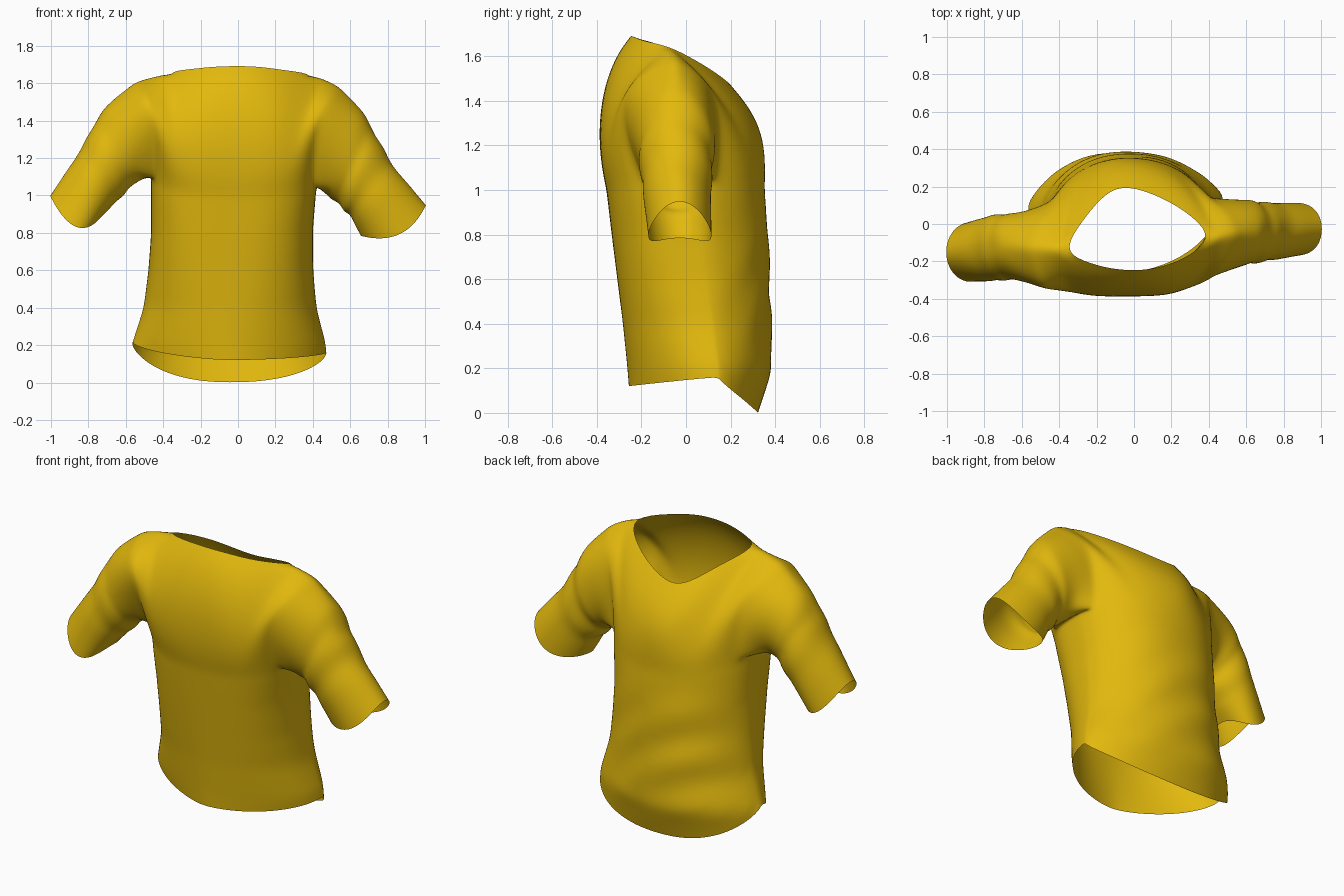
import bpy, bmesh
from math import sin, cos, pi, radians, exp
from mathutils import Vector as V

if "Cube" in bpy.data.objects:
    bpy.data.objects.remove(bpy.data.objects["Cube"])

# Torso sections: z, left x, right x, front y, back y, side seam y
SECT = [(0.00, -.57, .48, -.25, .325, .15), (0.20, -.57, .472, -.265, .39, .14),
        (0.40, -.505, .42, -.285, .387, .11), (0.60, -.48, .403, -.31, .38, .08),
        (0.80, -.465, .40, -.335, .372, .05), (1.10, -.465, .425, -.37, .345, .0)]

# Shoulder seams and neckline, left to right
SH_L = [(-.56, -.13, 1.61), (-.50, -.13, 1.632), (-.43, -.135, 1.65), (-.385, -.14, 1.662)]
SH_R = [(.425, -.08, 1.648), (.46, -.07, 1.633), (.505, -.06, 1.612), (.55, -.05, 1.585)]
NECK_F = [(-.27, -.20, 1.673), (-.13, -.24, 1.69), (0, -.25, 1.692), (.11, -.24, 1.69), (.26, -.195, 1.668)]
NECK_B = [(.32, .04, 1.585), (.15, .145, 1.52), (-.04, .21, 1.465), (-.15, .17, 1.50), (-.26, .04, 1.59)]

# Sleeve rings after the armhole: ridge (x, z), underside (x, z), y min, y max
SLEEVE_R = [((.68, 1.43), (.50, .98), -.22, .13), ((.81, 1.19), (.59, .90), -.20, .115),
            ((1.005, .95), (.655, .785), -.17, .115)]
SLEEVE_L = [((-.72, 1.46), (-.54, 1.07), -.30, .06), ((-.84, 1.25), (-.64, .975), -.305, .05),
            ((-1.005, 1.0), (-.745, .87), -.31, .01)]
PANEL, SIDE, ROWS, UP, RINGS = 12, 6, 16, 10, 12


def section(z):
    for a, b in zip(SECT, SECT[1:]):
        if z <= b[0]:
            break
    t = min(max((z - a[0]) / (b[0] - a[0]), 0), 1)
    return [p + (q - p) * t for p, q in zip(a, b)][1:]


def torso_point(phi, z):
    xl, xr, yf, yb, ym = section(z)
    c, s = cos(phi), sin(phi)
    low = max(0, 1 - z)
    if c < 0:
        ym -= .08 * low
    if s < 0:  # front: boxy chest, pinched hem corners
        ex = ey = .68 + .2 * low + (.6 if c < 0 else .3) * low**2
    else:
        ex, ey = .9, 1.05 + (.5 if c > 0 else .3) * low
    cx = (xl + xr) / 2
    x = cx + (xr - xl) / 2 * (abs(c) ** ex) * (1 if c > 0 else -1)
    y = ym + ((yf - ym) if s < 0 else (yb - ym)) * abs(s) ** ey
    if s > 0:  # draped diagonal folds
        fade = s * exp(-((z - .5) / .32) ** 2) * (.65 - .7 * x)
        y += .015 * fade * sin(21 * (z + .7 * x + .8 * x * x)) - .004 * fade
    return V((x, y, z))


def hem(phi):
    s, c = sin(phi), cos(phi)
    side = .16 if c > 0 else .22
    return side + ((.12 - side) if s < 0 else -side) * abs(s) ** 1.2


def bezier(a, b, c, d, t):
    u = 1 - t
    return a * u**3 + b * 3 * u * u * t + c * 3 * u * t * t + d * t**3


def catmull(p, t):
    p = [p[0] * 2 - p[1]] + p + [p[-1] * 2 - p[-2]]
    i = min(int(t), len(p) - 4)
    f = t - i
    a, b, c, d = p[i:i + 4]
    return .5 * (2 * b + (c - a) * f + (2 * a - 5 * b + 4 * c - d) * f**2 + (3 * b - a - 3 * c + d) * f**3)


bm = bmesh.new()


def add_grid(rows, closed=False):
    for r0, r1 in zip(rows, rows[1:]):
        n = len(r0)
        for j in range(n if closed else n - 1):
            k = (j + 1) % n
            bm.faces.new((r0[j], r0[k], r1[k], r1[j]))


def new_verts(pts):
    return [bm.verts.new(p) for p in pts]


# Lower torso tube, hem to armpits
A = 24
spans = [(-180 + A, -A, PANEL), (-A, A, SIDE), (A, 180 - A, PANEL), (180 - A, 180 + A, SIDE)]
phis = [radians(a + (b - a) * i / n) for a, b, n in spans for i in range(n)]
rows = []
for r in range(ROWS + 1):
    t = r / ROWS
    tops = [1.0 + (.05 if cos(p) > 0 else .1) * cos(p)**2 for p in phis]
    rows.append(new_verts([torso_point(p, hem(p) + (z - hem(p)) * t) for p, z in zip(phis, tops)]))
add_grid(rows, True)
ring = rows[-1]


# Chest panels rising from the armpit ring to shoulders and neckline
def panel(base, top, sign):
    cols = []
    for j, (b, t) in enumerate(zip(base, top)):
        w = (abs(j - PANEL / 2) / (PANEL / 2)) ** 1.5
        p0, p3 = b.co, V(t)
        wide = (.16 if p3.x < 0 else .10) * w if sign < 0 else 0
        p1 = p0 + V((0, sign * ((.055 if sign < 0 else .01) + wide), .22 + .14 * w))
        p2 = p3 + V((-.13 * p3.x * w, sign * (.15 + .03 * w + wide * .6), -.17 + .09 * w))
        cols.append([b] + new_verts([bezier(p0, p1, p2, p3, k / UP) for k in range(1, UP + 1)]))
    add_grid([list(r) for r in zip(*cols)])
    return cols


front = panel(ring[:PANEL + 1], SH_L + NECK_F + SH_R, -1)
b0 = PANEL + SIDE
back = panel(ring[b0:b0 + PANEL + 1], SH_R[::-1] + NECK_B + SH_L[::-1], 1)


# Sleeves lofted from the armhole loops
def sleeve(front_edge, armpit, back_edge, keys, crease, bow):
    loop = front_edge[::-1] + armpit + back_edge[:-1]
    n = len(loop)
    paths = []
    for i, v in enumerate(loop):
        a = 2 * pi * i / n
        pts = [v.co.copy()]
        for k, (rid, und, y0, y1) in enumerate(keys):
            c = (1 + cos(a)) / 2
            x, z = (und[q] + (rid[q] - und[q]) * c for q in (0, 1))
            y = (y0 + y1) / 2 - (y1 - y0) / 2 * sin(a)
            if k == 2:  # cuff bows outward and down at front and back
                x += bow[0] * sin(a) ** 2
                z += bow[1] * sin(a) ** 2
            pts.append(V((x, y, z)))
        paths.append(pts)
    rings = [loop]
    for r in range(1, RINGS + 1):
        t = 3 * r / RINGS
        ctr = sum((catmull(p, t) for p in paths), V()) / n
        out = []
        for i, p in enumerate(paths):
            q = catmull(p, t)
            a = 2 * pi * i / n
            ripple = crease * sin(8 * t + 1.5 * sin(a)) * exp(-((t - 1.7) / .6) ** 2)
            out.append(q + (q - ctr) * ripple)
        rings.append(new_verts(out))
    add_grid(rings, True)


sleeve(front[-1], ring[PANEL + 1:b0], back[0], SLEEVE_R, .06, (.035, -.075))
sleeve(front[0], ring[b0 + PANEL + 1:][::-1], back[-1], SLEEVE_L, .035, (0, -.10))

# Sew the shoulder seams
bmesh.ops.remove_doubles(bm, verts=bm.verts, dist=.0005)
bmesh.ops.recalc_face_normals(bm, faces=bm.faces)
me = bpy.data.meshes.new("shirt")
bm.to_mesh(me)
bm.free()
for p in me.polygons:
    p.use_smooth = True
shirt = bpy.data.objects.new("shirt", me)
bpy.context.collection.objects.link(shirt)
sub = shirt.modifiers.new("smooth_cloth", 'SUBSURF')
sub.levels = sub.render_levels = 2

# Yellow cloth
mat = bpy.data.materials.new("yellow_cloth")
mat.diffuse_color = (.76, .48, .004, 1)
mat.use_nodes = True
mat.node_tree.nodes["Principled BSDF"].inputs["Base Color"].default_value = mat.diffuse_color
me.materials.append(mat)
